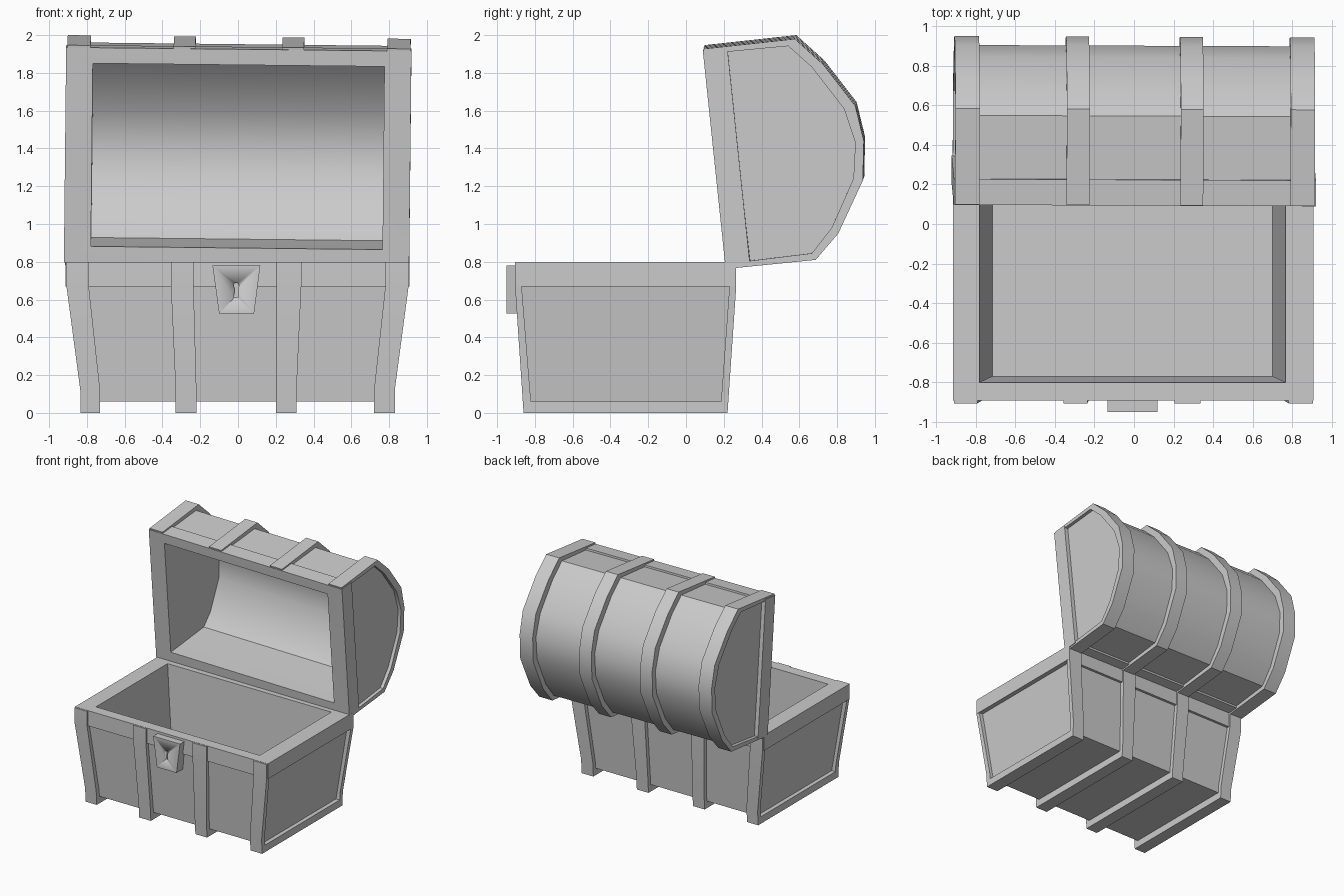
import bpy, bmesh, math
from mathutils import Matrix, Vector

if "Cube" in bpy.data.objects:
    bpy.data.objects.remove(bpy.data.objects["Cube"], do_unlink=True)

grey = bpy.data.materials.new("plain_grey")
grey.use_nodes = True
grey.diffuse_color = (0.6, 0.6, 0.6, 1)
grey.node_tree.nodes["Principled BSDF"].inputs["Base Color"].default_value = (0.6, 0.6, 0.6, 1)


def loft(name, loops, cyclic=False):
    """Solid skin through loops of equal length, capped unless cyclic."""
    bm = bmesh.new()
    rings = [[bm.verts.new(p) for p in loop] for loop in loops]
    pairs = list(zip(rings, rings[1:]))
    if cyclic:
        pairs.append((rings[-1], rings[0]))
    else:
        bm.faces.new(rings[0])
        bm.faces.new(rings[-1])
    for a, b in pairs:
        for i in range(len(a)):
            j = (i + 1) % len(a)
            bm.faces.new((a[i], a[j], b[j], b[i]))
    bmesh.ops.recalc_face_normals(bm, faces=bm.faces)
    mesh = bpy.data.meshes.new(name)
    bm.to_mesh(mesh)
    bm.free()
    mesh.materials.append(grey)
    ob = bpy.data.objects.new(name, mesh)
    bpy.context.collection.objects.link(ob)
    bpy.ops.object.select_all(action="DESELECT")
    ob.select_set(True)
    bpy.context.view_layer.objects.active = ob
    bpy.ops.object.shade_smooth_by_angle(angle=math.radians(30))
    return ob


def strap(name, outer, inner, low, high):
    """Bent bar following two y-z paths; x range blends from low to high with z."""
    loops = []
    for (yo, zo), (yi, zi) in zip(outer, inner):
        t = min(max((zo - 0.12) / 0.55, 0), 1)
        x0, x1 = [a + (b - a) * t for a, b in zip(low, high)]
        loops.append([(x0, yo, zo), (x1, yo, zo), (x1, yi, zi), (x0, yi, zi)])
    return loft(name, loops)


def rect(x0, x1, y0, y1, z):
    return [(x0, y0, z), (x1, y0, z), (x1, y1, z), (x0, y1, z)]


def tilted_rect(hx, top, bottom):
    return [(-hx, *bottom), (hx, *bottom), (hx, *top), (-hx, *top)]


# Hollow base with thick rim
loft("base_box", [
    rect(-0.80, 0.795, -0.825, 0.19, 0.06),
    rect(-0.875, 0.868, -0.875, 0.232, 0.67),
    rect(-0.914, 0.907, -0.892, 0.254, 0.67),
    rect(-0.914, 0.907, -0.892, 0.254, 0.80),
    rect(-0.78, 0.765, -0.80, 0.165, 0.80),
    rect(-0.715, 0.70, -0.77, 0.13, 0.10),
])

# Straps wrapped under the base
base_out = [(-0.905, 0.798), (-0.905, 0.67), (-0.868, 0.12), (-0.86, 0),
            (0.22, 0), (0.228, 0.12), (0.266, 0.67), (0.266, 0.798)]
base_in = [(-0.87, 0.798), (-0.87, 0.67), (-0.826, 0.12), (-0.82, 0.06),
           (0.185, 0.06), (0.19, 0.12), (0.23, 0.67), (0.23, 0.798)]
for name, low, high in [
    ("base_strap_right_end", (-0.835, -0.73), (-0.908, -0.79)),
    ("base_strap_right", (-0.33, -0.22), (-0.355, -0.235)),
    ("base_strap_left", (0.20, 0.31), (0.205, 0.335)),
    ("base_strap_left_end", (0.72, 0.83), (0.78, 0.903)),
]:
    strap(name, base_out, base_in, low, high)

# Lock plate with a cut keyhole
latch = loft("lock_plate", [[(-0.135, y, 0.78), (0.118, y, 0.78), (0.085, y, 0.525), (-0.10, y, 0.525)]
                            for y in (-0.95, -0.86)])
hole = [(-0.01 + 0.015 * math.cos(a), 0.675 + 0.015 * math.sin(a))
        for a in [math.radians(-50 + 28 * i) for i in range(11)]]
hole += [(-0.02, 0.61), (0.0, 0.61)]
cutter = loft("keyhole_cutter", [[(x, y, z) for x, z in hole] for y in (-1.0, -0.925)])
cut = latch.modifiers.new("keyhole", "BOOLEAN")
cut.object = cutter
cut.solver = "EXACT"
bpy.context.view_layer.objects.active = latch
bpy.ops.object.modifier_apply(modifier="keyhole")
bpy.data.objects.remove(cutter, do_unlink=True)

# Open lid: barrel shell, end walls, front rim and straps
lid = []
shell_out = [(0.22, 1.922), (0.545, 1.952), (0.67, 1.84), (0.84, 1.62), (0.90, 1.44),
             (0.89, 1.25), (0.775, 0.99), (0.67, 0.855), (0.342, 0.815)]
shell_in = [(0.233, 1.855), (0.52, 1.89), (0.62, 1.80), (0.79, 1.595), (0.845, 1.43),
            (0.84, 1.26), (0.735, 1.02), (0.645, 0.92), (0.334, 0.886)]
strap_out = [(0.095, 1.937), (0.58, 1.99), (0.73, 1.855), (0.90, 1.635), (0.945, 1.45),
             (0.94, 1.24), (0.81, 0.96), (0.69, 0.82), (0.216, 0.772)]
strap_in = [(0.10, 1.91)] + shell_out[1:-1] + [(0.222, 0.80)]

lid.append(strap("lid_shell", shell_out, shell_in, (-0.772, 0.772), (-0.772, 0.772)))
for side, s in (("left", 1), ("right", -1)):
    lid.append(loft("lid_end_" + side, [[(s * x, y, z) for y, z in shell_out] for x in (0.772, 0.88)]))
    for part, span in (("lid_strap_", (0.23, 0.345)), ("lid_strap_end_", (0.785, 0.908))):
        xs = tuple(sorted(s * v for v in span))
        lid.append(strap(part + side, strap_out, strap_in, xs, xs))
lid.append(loft("lid_rim", [
    tilted_rect(0.914, (0.223, 1.938), (0.342, 0.798)),
    tilted_rect(0.914, (0.093, 1.925), (0.212, 0.785)),
    tilted_rect(0.772, (0.103, 1.842), (0.204, 0.873)),
    tilted_rect(0.772, (0.233, 1.855), (0.334, 0.886)),
], cyclic=True))

# Slightly crooked lid
pivot = Vector((0, 0.5, 1.4))
lean = (Matrix.Translation(pivot) @ Matrix.Rotation(-0.004, 4, "Z")
        @ Matrix.Rotation(0.011, 4, "Y") @ Matrix.Translation(-pivot))
for ob in lid:
    ob.data.transform(lean)
